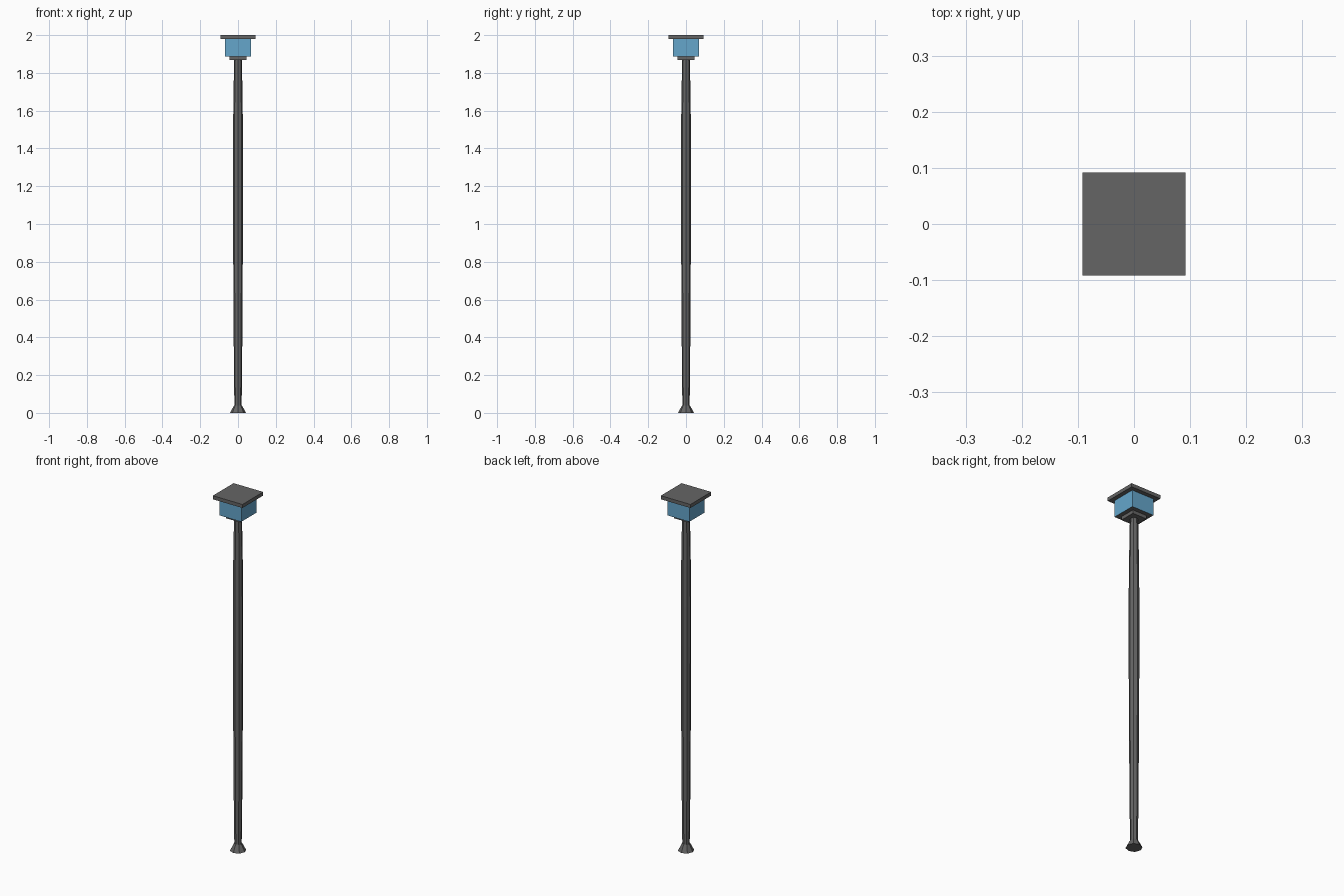
import bpy, bmesh, math

if "Cube" in bpy.data.objects:
    bpy.data.objects.remove(bpy.data.objects["Cube"])

grey = bpy.data.materials.new("dark_grey")
grey.diffuse_color = (0.13, 0.13, 0.13, 1)
grey.use_nodes = True
grey.node_tree.nodes["Principled BSDF"].inputs["Base Color"].default_value = grey.diffuse_color
blue = bpy.data.materials.new("blue_glass")
blue.diffuse_color = (0.13, 0.38, 0.6, 1)
blue.use_nodes = True
blue.node_tree.nodes["Principled BSDF"].inputs["Base Color"].default_value = blue.diffuse_color


def make_object(name, bm, mats):
    bmesh.ops.recalc_face_normals(bm, faces=bm.faces)
    mesh = bpy.data.meshes.new(name)
    bm.to_mesh(mesh)
    bm.free()
    for m in mats:
        mesh.materials.append(m)
    obj = bpy.data.objects.new(name, mesh)
    bpy.context.collection.objects.link(obj)
    return obj


def lathe(name, profile, sides, mat):
    """Flat-sided turned solid from (radius, z) points."""
    bm = bmesh.new()
    rings = []
    for r, z in profile:
        rings.append([bm.verts.new((r * math.cos(2 * math.pi * i / sides),
                                    r * math.sin(2 * math.pi * i / sides), z))
                      for i in range(sides)])
    for a, b in zip(rings, rings[1:]):
        for i in range(sides):
            j = (i + 1) % sides
            bm.faces.new((a[i], a[j], b[j], b[i]))
    bm.faces.new(rings[0])
    bm.faces.new(rings[-1])
    return make_object(name, bm, [mat])


def slab(name, half, z0, z1, mats):
    """Square block; a second material goes on its underside."""
    bm = bmesh.new()
    bmesh.ops.create_cube(bm, size=1)
    for v in bm.verts:
        v.co.x *= 2 * half
        v.co.y *= 2 * half
        v.co.z = z1 if v.co.z > 0 else z0
    bm.normal_update()
    if len(mats) > 1:
        for f in bm.faces:
            f.material_index = 1 if f.normal.z < -0.5 else 0
    return make_object(name, bm, mats)


# Flared foot
lathe("foot", [(0.042, 0), (0.021, 0.04)], 8, grey)

# Pole, swelling gently toward the middle
pole = [(0.019, 0.04), (0.021, 0.16), (0.0235, 0.48), (0.0255, 0.85),
        (0.0268, 1.15), (0.0268, 1.38), (0.025, 1.6), (0.0225, 1.76), (0.0205, 1.87)]
lathe("pole", pole, 8, grey)

# Square lantern
slab("lantern_collar", 0.044, 1.868, 1.888, [grey])
slab("lantern_glass", 0.068, 1.887, 1.981, [blue, grey])
slab("lantern_cap", 0.092, 1.98, 2.0, [grey])
